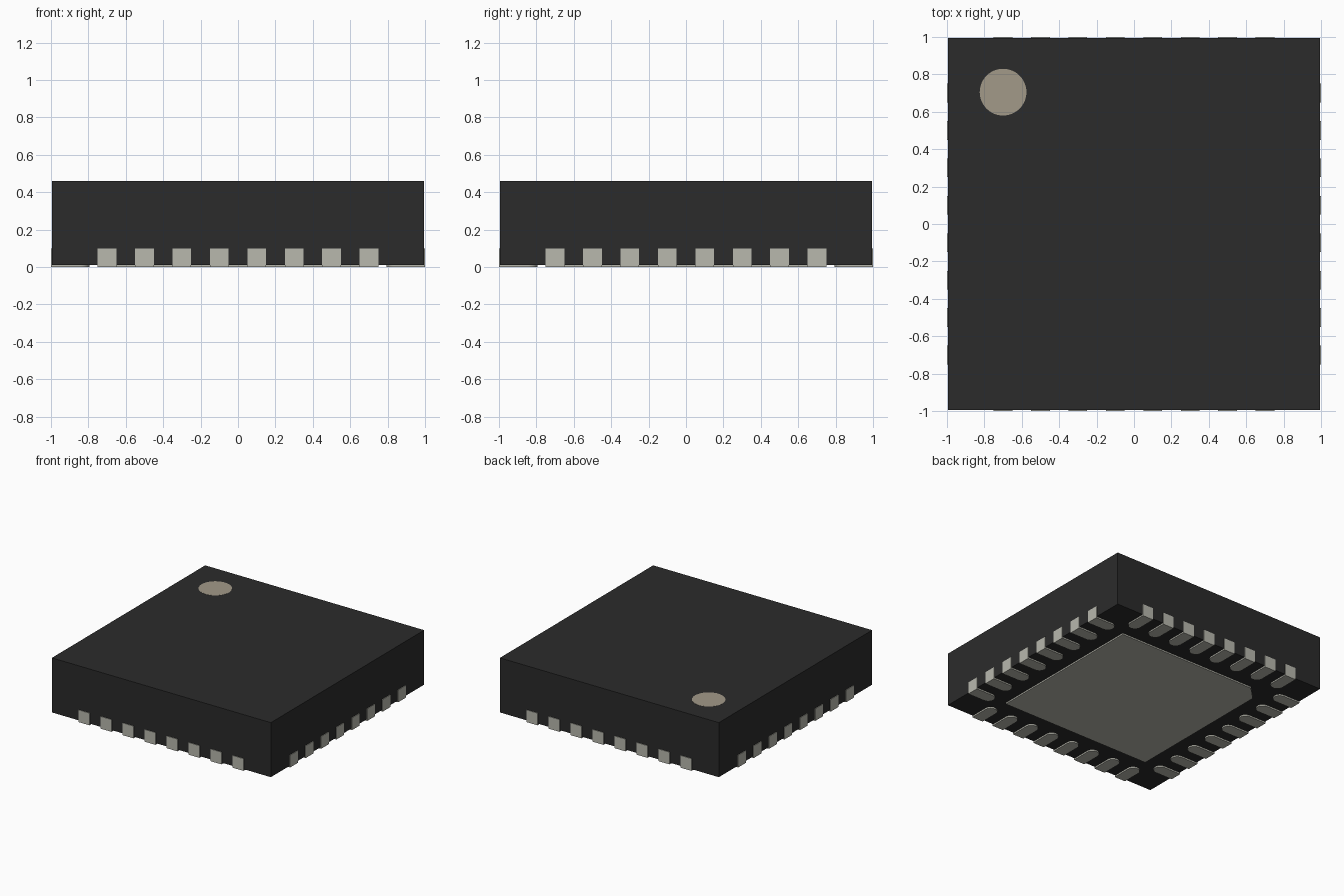
import bpy, bmesh
from math import sin, cos, pi
from mathutils import Matrix

if "Cube" in bpy.data.objects:
    bpy.data.objects.remove(bpy.data.objects["Cube"])


def material(name, rgb):
    m = bpy.data.materials.new(name)
    m.diffuse_color = (*rgb, 1)
    m.use_nodes = True
    m.node_tree.nodes["Principled BSDF"].inputs["Base Color"].default_value = m.diffuse_color
    return m


def add_prism(bm, outline, z0, z1):
    """Extrude a counter-clockwise 2D outline from z0 to z1."""
    face = bm.faces.new([bm.verts.new((x, y, z0)) for x, y in outline])
    top = bmesh.ops.extrude_face_region(bm, geom=[face])["geom"]
    verts = [v for v in top if isinstance(v, bmesh.types.BMVert)]
    bmesh.ops.translate(bm, verts=verts, vec=(0, 0, z1 - z0))


def make_part(name, outlines, z0, z1, mat):
    bm = bmesh.new()
    for outline in outlines:
        add_prism(bm, outline, z0, z1)
    bmesh.ops.recalc_face_normals(bm, faces=bm.faces)
    mesh = bpy.data.meshes.new(name)
    bm.to_mesh(mesh)
    bm.free()
    mesh.materials.append(mat)
    obj = bpy.data.objects.new(name, mesh)
    bpy.context.collection.objects.link(obj)
    bpy.context.view_layer.objects.active = obj
    obj.select_set(True)
    bpy.ops.object.shade_smooth_by_angle()
    obj.select_set(False)
    return obj


plastic = material("black_plastic", (0.024, 0.024, 0.024))
metal = material("tinned_metal", (0.48, 0.48, 0.42))
paint = material("marker_paint", (0.36, 0.32, 0.25))

# Plastic body, lifted slightly off the contacts
B = 0.995
make_part("package_body", [[(-B, -B), (B, -B), (B, B), (-B, B)]], 0.012, 0.46, plastic)

# Orientation dot on the top
dot = [(-0.7 + 0.125 * cos(2 * pi * i / 48), 0.705 + 0.125 * sin(2 * pi * i / 48))
       for i in range(48)]
make_part("corner_dot", [dot], 0.45, 0.461, paint)

# Central thermal pad with one chamfered corner
P, C = 0.685, 0.11
make_part("thermal_pad", [[(-P, -P), (P, -P), (P, P), (-P + C, P), (-P, P - C)]],
          0.0, 0.05, metal)

# Eight contacts with rounded inner ends on each of the four sides
R, OUTER, INNER = 0.05, 1.0, 0.795
for k, side in enumerate(("front", "right", "back", "left")):
    turn = Matrix.Rotation(k * pi / 2, 2)
    contacts = []
    for i in range(8):
        x = -0.7 + 0.2 * i
        arc = [(x + R * cos(pi * j / 12), -INNER - R + R * sin(pi * j / 12))
               for j in range(13)]
        shape = [(x - R, -OUTER), (x + R, -OUTER)] + arc
        contacts.append([(turn[0][0] * a + turn[0][1] * b, turn[1][0] * a + turn[1][1] * b)
                         for a, b in shape])
    make_part(side + "_contacts", contacts, 0.0, 0.1, metal)
